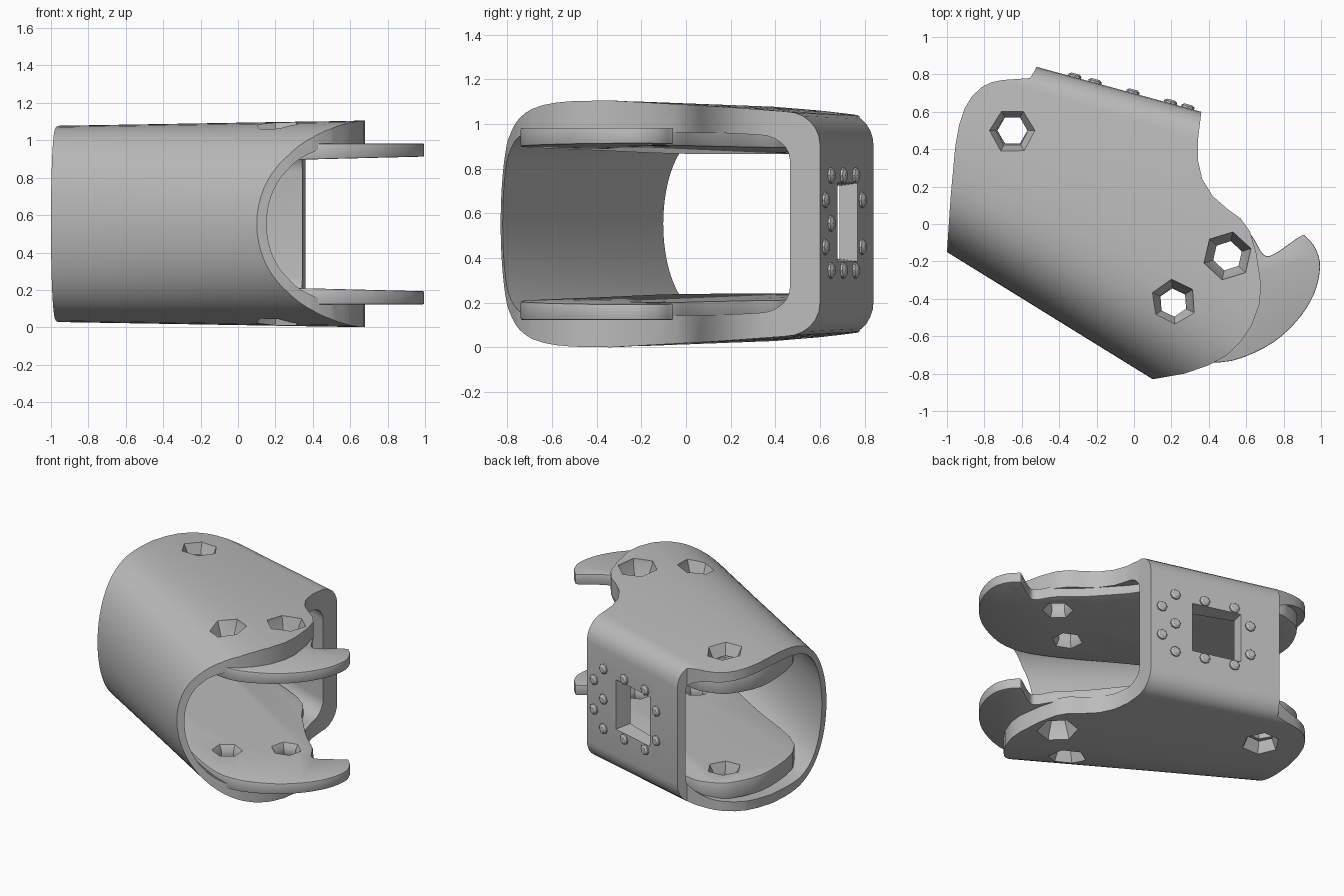
import bpy, bmesh, math
from mathutils import Vector

if "Cube" in bpy.data.objects:
    bpy.data.objects.remove(bpy.data.objects["Cube"])

MID = 0.553  # height of the symmetry plane

steel = bpy.data.materials.new("grey")
steel.use_nodes = True
steel.diffuse_color = (0.5, 0.5, 0.5, 1)
steel.node_tree.nodes["Principled BSDF"].inputs["Base Color"].default_value = (0.5, 0.5, 0.5, 1)


def make(name, rings):
    """Closed solid skinned through rings of equal length."""
    bm = bmesh.new()
    vs = [[bm.verts.new(p) for p in r] for r in rings]
    n = len(vs[0])
    for a, b in zip(vs, vs[1:]):
        for i in range(n):
            bm.faces.new((a[i], a[(i + 1) % n], b[(i + 1) % n], b[i]))
    bm.faces.new(vs[0])
    bm.faces.new(vs[-1])
    bmesh.ops.recalc_face_normals(bm, faces=bm.faces)
    me = bpy.data.meshes.new(name)
    bm.to_mesh(me)
    bm.free()
    me.materials.append(steel)
    ob = bpy.data.objects.new(name, me)
    bpy.context.collection.objects.link(ob)
    return ob


def bake(ob):
    deps = bpy.context.evaluated_depsgraph_get()
    me = bpy.data.meshes.new_from_object(ob.evaluated_get(deps))
    ob.modifiers.clear()
    ob.data = me


def boolean(ob, cutter, op):
    m = ob.modifiers.new(op, "BOOLEAN")
    m.object, m.operation, m.solver = cutter, op, "EXACT"
    bake(ob)


def smooth_path(pts, steps=4):
    """Closed Catmull-Rom curve through the points."""
    out, n = [], len(pts)
    for i in range(n):
        a, b, c, d = (Vector(pts[(i + k) % n]) for k in (-1, 0, 1, 2))
        for s in range(steps):
            t = s / steps
            out.append(0.5 * (2 * b + (c - a) * t + (2 * a - 5 * b + 4 * c - d) * t**2
                              + (3 * b - a - 3 * c + d) * t**3))
    return out


def section(power):
    """Sleeve section: t runs front to back, h is the relative half height."""
    half = []
    for i in range(1, 19):
        a = math.pi / 2 * i / 18
        half.append((0.5 * (1 - max(math.cos(a), 0) ** (2 / power)), math.sin(a)))
    half.append((0.7, 0.965))
    for i in range(7):
        b = math.pi / 2 * i / 6
        half.append((0.9 + 0.1 * math.sin(b), 0.92 - 0.27 * (1 - math.cos(b))))
    return [(0, 0)] + half + [(t, -h) for t, h in reversed(half)]


def sleeve(name, power, front, back, height):
    rings = []
    for i in range(9):
        x = -1.2 + 0.3 * i
        f, b, h = front(x), back(x), height(x)
        rings.append([(x, f + t * (b - f), MID + h * k) for t, k in section(power)])
    return make(name, rings)


body = sleeve("sleeve", 3.2, lambda x: -0.15 - 0.618 * (x + 1),
              lambda x: 0.84 - 0.273 * (x + 0.52), lambda x: 0.541 + 0.017 * x)
hollow = sleeve("hollow_cutter", 4.2, lambda x: -0.1 - 0.625 * (x + 1),
                lambda x: 0.46 - 0.364 * (x - 0.36), lambda x: 0.44 - 0.02 * x)

# Plan outline that trims both open ends of the sleeve
outline = [(-1, -0.15), (-0.98, 0.15), (-0.955, 0.42), (-0.935, 0.53), (-0.905, 0.62), (-0.865, 0.685),
           (-0.81, 0.735), (-0.76, 0.758), (-0.7, 0.77), (-0.555, 0.78), (-0.52, 0.84), (-0.5, 1.2),
           (0.36, 1.2), (0.36, 0.6), (0.342, 0.45), (0.342, 0.34), (0.365, 0.24),
           (0.42, 0.15), (0.5, 0.08), (0.57, 0.03), (0.62, -0.04), (0.655, -0.16),
           (0.68, -0.33), (0.67, -0.43), (0.63, -0.54), (0.57, -0.63), (0.5, -0.7),
           (0.4, -0.755), (0.27, -0.8), (0.1, -0.83), (0.05, -1), (-1, -0.4)]
trim = make("trim_cutter", [[(x, y, z) for x, y in outline] for z in (-0.3, 1.4)])

# Inner plates with hooked ends, thinning toward the tips
hook = smooth_path([(0.62, -0.05), (0.69, -0.16), (0.75, -0.16), (0.89, -0.065), (0.92, -0.07),
                    (0.97, -0.13), (0.995, -0.23), (0.96, -0.38), (0.86, -0.53), (0.7, -0.66),
                    (0.46, -0.74), (0.2, -0.67), (-0.3, -0.37), (-0.82, -0.05), (-0.92, 0.38),
                    (-0.83, 0.64), (-0.7, 0.73), (-0.5, 0.73), (0.12, 0.5), (0.3, 0.29), (0.48, 0.08)])
plates = []
for name, side in (("lower_hook_plate", -1), ("upper_hook_plate", 1)):
    p = make(name, [[(x, y, MID + side * (0.335 + 0.025 * x)) for x, y in hook],
                    [(x, y, MID + side * 0.43) for x, y in hook]])
    m = p.modifiers.new("edge", "BEVEL")
    m.width, m.segments = 0.015, 2
    bake(p)
    plates.append(p)

boolean(body, hollow, "DIFFERENCE")
boolean(body, trim, "INTERSECT")
cutters = [hollow, trim]

# Six-sided bolt holes through both cheeks, flared outside and inside
flare = [(0.28, 0.12), (0.33, 0.11), (0.38, 0.08), (0.42, 0.08), (0.53, 0.13), (0.75, 0.15)]
flare = [(-z, r) for z, r in reversed(flare)] + flare
for i, (x, y, s) in enumerate([(-0.65, 0.5, 1.0), (0.5, -0.17, 1.0), (0.21, -0.42, 0.95)]):
    rings = [[(x + r * s * math.cos(k * math.pi / 3 + 0.3 * i),
               y + r * s * math.sin(k * math.pi / 3 + 0.3 * i), MID + z) for k in range(6)]
             for z, r in flare]
    c = make("hole_cutter", rings)
    for ob in [body] + plates:
        boolean(ob, c, "DIFFERENCE")
    cutters.append(c)

# Square window in the back wall
along = Vector((1, -0.273, 0)).normalized()
normal = Vector((0.273, 1, 0)).normalized()


def on_back(x, z, out=0.0):
    return Vector((x, 0.84 - 0.273 * (x + 0.52), z)) + normal * out


window = make("window_cutter", [[on_back(x, z, d) for x, z in
              ((-0.25 - g, 0.39 - g), (0.07 + g, 0.39 - g), (0.07 + g, 0.73 + g), (-0.25 - g, 0.73 + g))]
              for d, g in ((-0.25, -0.03), (0.03, 0.01))])
boolean(body, window, "DIFFERENCE")
cutters.append(window)
for c in cutters:
    bpy.data.objects.remove(c)

# Domed rivets around the window
spots = [(x, z) for x in (0.194, -0.007, -0.21) for z in (0.345, 0.77)]
spots += [(x, z) for x in (0.286, -0.318) for z in (0.45, 0.66)] + [(0.194, 0.555)]
rivets = []
for x, z in spots:
    rings = []
    for out, r in ((-0.02, 0.036), (0.01, 0.036), (0.02, 0.022)):
        c = on_back(x, z, out)
        rings.append([c + along * r * math.cos(k * math.pi / 4) + Vector((0, 0, r * math.sin(k * math.pi / 4)))
                      for k in range(8)])
    rivets.append(make("rivet", rings))

# Soft shading with crisp edges
bpy.ops.object.select_all(action="DESELECT")
for ob in [body] + plates + rivets:
    ob.select_set(True)
bpy.context.view_layer.objects.active = body
bpy.ops.object.shade_smooth_by_angle(angle=math.radians(28))
